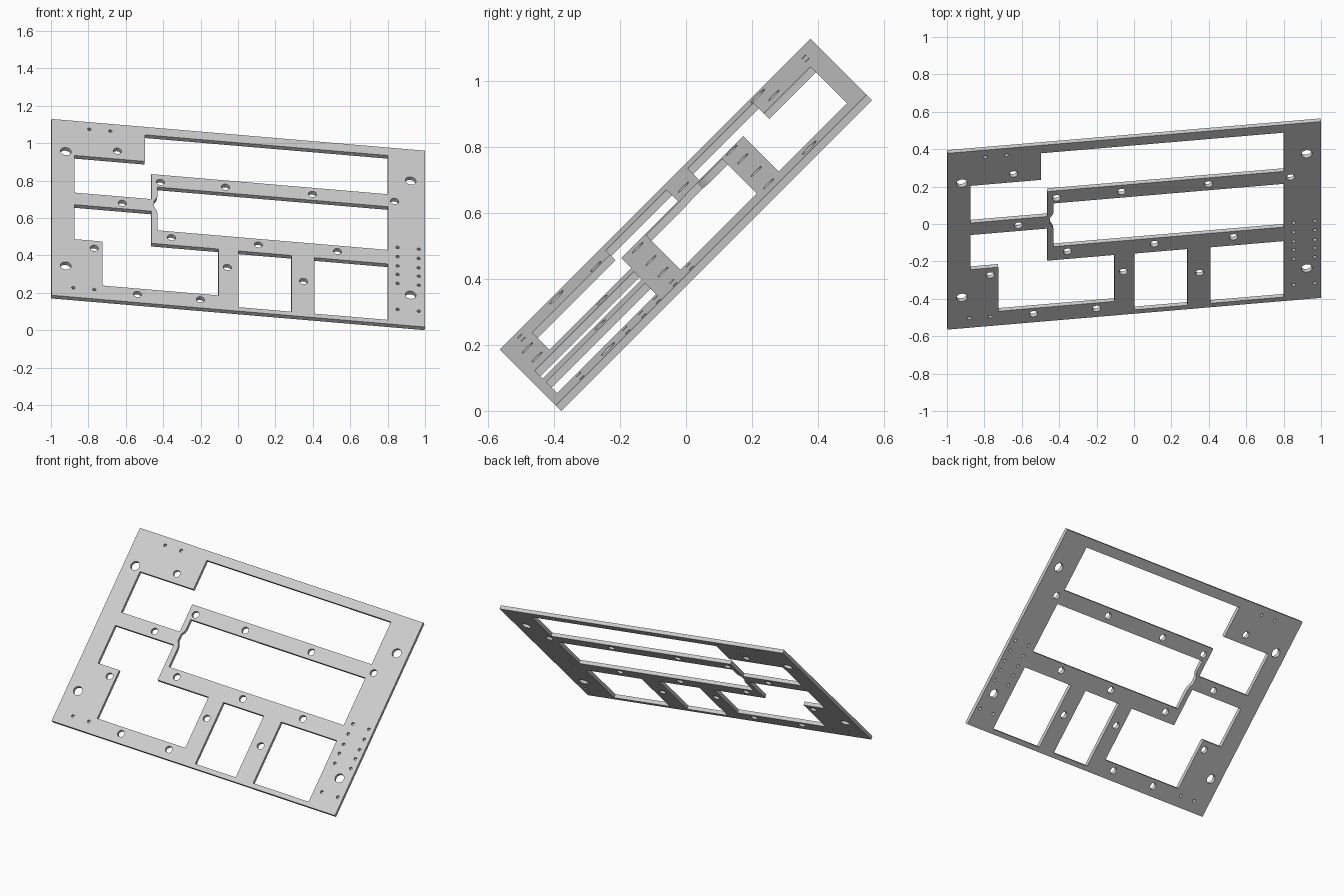
import bpy, bmesh, math
from mathutils import Matrix, Vector

cube = bpy.data.objects.get("Cube")
if cube:
    bpy.data.objects.remove(cube, do_unlink=True)

# Plate size in its own plane
LENGTH, WIDTH, THICK = 2.012, 1.333, 0.024
STRETCH = 1.007   # tilt foreshortens the long direction

curve = bpy.data.curves.new("plate_outline", "CURVE")
curve.dimensions = "2D"
curve.fill_mode = "BOTH"
curve.extrude = THICK / 2


def outline(points):
    """Add one closed loop; inner loops become openings."""
    spline = curve.splines.new("POLY")
    spline.points.add(len(points) - 1)
    for p, (x, w) in zip(spline.points, points):
        p.co = (x * STRETCH, w - WIDTH / 2, 0, 1)
    spline.use_cyclic_u = True


def rectangle(x0, x1, w0, w1):
    outline([(x0, w0), (x1, w0), (x1, w1), (x0, w1)])


def holes(centres, radius, sides):
    for x, w in centres:
        outline([(x + radius * math.cos(math.tau * i / sides),
                  w + radius * math.sin(math.tau * i / sides))
                 for i in range(sides)])


# Outer edge
half = LENGTH / 2 / STRETCH
rectangle(-half, half, 0, WIDTH)

# Upper stepped window
outline([(-.877, .791), (-.465, .791), (-.465, .98), (.80, .98),
         (.80, 1.273), (-.50, 1.273), (-.50, 1.072), (-.877, 1.072)])
# Long middle window with a small notch in its left wall
outline([(-.432, .559), (.80, .559), (.80, .886), (-.432, .886),
         (-.432, .82), (-.437, .80), (-.45, .78), (-.45, .735),
         (-.437, .71), (-.432, .69)])
# Lower left stepped window
outline([(-.877, .439), (-.727, .439), (-.727, .106), (-.106, .106),
         (-.106, .457), (-.465, .457), (-.465, .70), (-.877, .70)])
# Two lower right windows
rectangle(0, .285, .03, .455)
rectangle(.408, .80, .03, .453)

# Corner mounting holes
holes([(x, w) for x in (-.922, .922) for w in (.233, 1.097)], .029, 32)
# Screw holes along the bars
holes([(-.646, 1.133), (-.416, .925), (-.068, .93), (.397, .932), (.836, .932),
       (-.62, .742), (-.357, .514), (.108, .515), (.531, .516), (-.77, .384),
       (-.539, .063), (-.202, .063), (-.058, .325), (.349, .268)], .022, 24)
# Pin holes
pins = [(-.796, 1.28), (-.684, 1.28), (-.882, .071), (-.77, .071)]
pins += [(x, w) for x in (.852, .965) for w in (.585, .515, .444, .381, .313, .116)]
holes(pins, .0095, 16)

# Turn the filled outline into a clean mesh
source = bpy.data.objects.new("plate_source", curve)
bpy.context.collection.objects.link(source)
bpy.context.view_layer.update()
graph = bpy.context.evaluated_depsgraph_get()
mesh = bpy.data.meshes.new_from_object(source.evaluated_get(graph))
bpy.data.objects.remove(source, do_unlink=True)
bm = bmesh.new()
bm.from_mesh(mesh)
bmesh.ops.remove_doubles(bm, verts=bm.verts, dist=0.0001)
bmesh.ops.recalc_face_normals(bm, faces=bm.faces)
bm.to_mesh(mesh)
bm.free()

plate = bpy.data.objects.new("mounting_plate", mesh)
bpy.context.collection.objects.link(plate)

# Tilted stance
u = Vector((1, .085, -.085)).normalized()
v = Vector((0, 1, 1)).normalized()
n = u.cross(v)
height = LENGTH * abs(u.z) + WIDTH * v.z + THICK * n.z
turn = Matrix((u, v, n)).transposed().to_4x4()
plate.matrix_world = Matrix.Translation((0, 0, height / 2)) @ turn

# Plain grey
grey = bpy.data.materials.new("light_grey")
grey.use_nodes = True
colour = (.6, .6, .6, 1)
grey.diffuse_color = colour
grey.node_tree.nodes["Principled BSDF"].inputs["Base Color"].default_value = colour
mesh.materials.clear()
mesh.materials.append(grey)

bpy.ops.object.select_all(action="DESELECT")
plate.select_set(True)
bpy.context.view_layer.objects.active = plate
bpy.ops.object.shade_smooth_by_angle(angle=math.radians(30))
